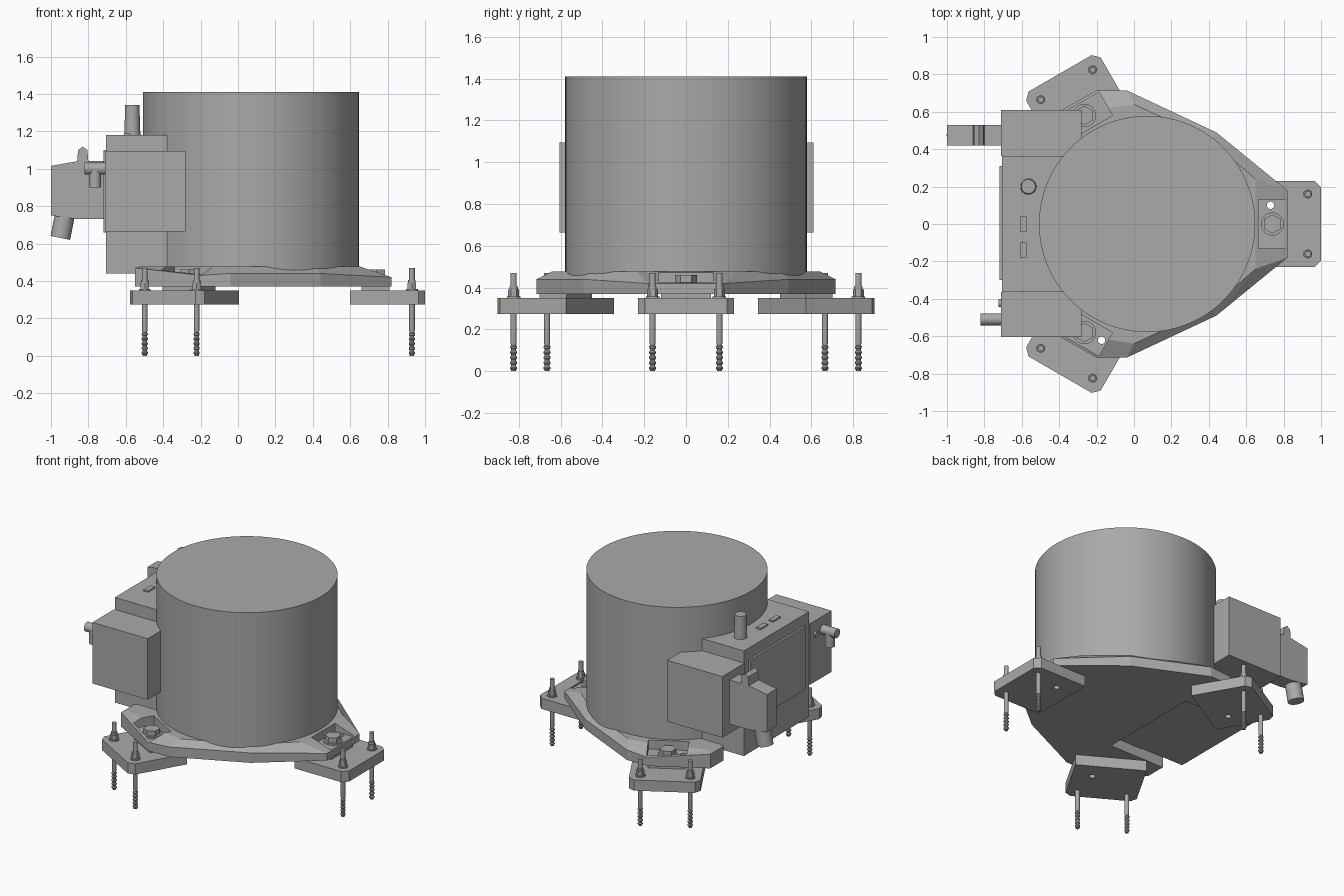
import bpy, bmesh, math
from mathutils import Matrix, Vector

if "Cube" in bpy.data.objects:
    bpy.data.objects.remove(bpy.data.objects["Cube"], do_unlink=True)

grey = bpy.data.materials.new("machine_grey")
grey.use_nodes = True
COLOUR = (0.4, 0.4, 0.4, 1)
grey.diffuse_color = COLOUR
grey.node_tree.nodes["Principled BSDF"].inputs["Base Color"].default_value = COLOUR

AXIS = 0.07                       # x of the drum axis
Z = Vector((0, 0, 1))


def finish(bm, name, smooth=False):
    bmesh.ops.recalc_face_normals(bm, faces=bm.faces)
    mesh = bpy.data.meshes.new(name)
    bm.to_mesh(mesh)
    bm.free()
    mesh.materials.append(grey)
    ob = bpy.data.objects.new(name, mesh)
    bpy.context.collection.objects.link(ob)
    if smooth:
        bpy.ops.object.select_all(action='DESELECT')
        ob.select_set(True)
        bpy.context.view_layer.objects.active = ob
        bpy.ops.object.shade_smooth_by_angle(angle=math.radians(35))
    return ob


def box(name, x, y, z):
    bm = bmesh.new()
    bmesh.ops.create_cube(bm, size=1)
    for v in bm.verts:
        for i, (a, b) in enumerate((x, y, z)):
            v.co[i] = a if v.co[i] < 0 else b
    return finish(bm, name)


def rod(name, start, end, r, sides=24, r2=None):
    a, b = Vector(start), Vector(end)
    bm = bmesh.new()
    bmesh.ops.create_cone(bm, cap_ends=True, segments=sides, radius1=r,
                          radius2=r if r2 is None else r2, depth=(b - a).length)
    turn = Z.rotation_difference(b - a).to_matrix().to_4x4()
    bm.transform(Matrix.Translation((a + b) / 2) @ turn)
    return finish(bm, name, sides > 8)


def prism(name, points, depth):
    """Extrude a closed polygon along a vector."""
    bm = bmesh.new()
    face = bm.faces.new([bm.verts.new(p) for p in points])
    new = bmesh.ops.extrude_face_region(bm, geom=[face])["geom"]
    bmesh.ops.translate(bm, vec=depth, verts=[g for g in new if isinstance(g, bmesh.types.BMVert)])
    return finish(bm, name)


def lathe(name, profile, x, y, sides=16):
    bm = bmesh.new()
    vs = [bm.verts.new((r, 0, z)) for r, z in profile]
    edges = [bm.edges.new(p) for p in zip(vs, vs[1:])]
    bmesh.ops.spin(bm, geom=vs + edges, axis=Z, cent=(0, 0, 0), steps=sides, angle=math.tau)
    bmesh.ops.remove_doubles(bm, verts=bm.verts, dist=0.0005)
    bm.transform(Matrix.Translation((x, y, 0)))
    return finish(bm, name, True)


def swing(ob, angle):
    """Turn a part about the drum axis."""
    c = Matrix.Translation((AXIS, 0, 0))
    ob.data.transform(c @ Matrix.Rotation(angle, 4, 'Z') @ c.inverted())
    return ob


def cut(ob, cutters):
    for c in cutters:
        c.hide_render = True
        m = ob.modifiers.new("cut", 'BOOLEAN')
        m.operation, m.solver, m.object = 'DIFFERENCE', 'EXACT', c
    dg = bpy.context.evaluated_depsgraph_get()
    mesh = bpy.data.meshes.new_from_object(ob.evaluated_get(dg))
    ob.modifiers.clear()
    ob.data = mesh


# Drum
rod("drum", (AXIS, 0, 0.44), (AXIS, 0, 1.41), 0.578, 96)

# Base plate: outer rim and raised deck, mirrored front to back, notched for the cabinet
rim = [(0.82, 0.18, 0.42), (0.44, 0.49, 0.44), (-0.04, 0.715, 0.44),
       (-0.2, 0.715, 0.43), (-0.55, 0.515, 0.47), (-0.55, 0.37, 0.47), (-0.12, 0.37, 0.47)]
deck = [(0.65, 0.24), (0.41, 0.45), (0.0, 0.64), (-0.13, 0.62),
        (-0.52, 0.48), (-0.52, 0.37), (-0.12, 0.37)]


def mirrored(pts):
    return pts + [(p[0], -p[1], *p[2:]) for p in reversed(pts)]


bm = bmesh.new()
rings = [[bm.verts.new((x, y, 0.37)) for x, y, z in mirrored(rim)],
         [bm.verts.new(p) for p in mirrored(rim)],
         [bm.verts.new((x, y, 0.478)) for x, y in mirrored(deck)]]
n = len(rings[0])
for low, high in zip(rings, rings[1:]):
    for i in range(n):
        j = (i + 1) % n
        bm.faces.new((low[i], low[j], high[j], high[i]))
bm.faces.new(rings[0])
bm.faces.new(rings[2])
bmesh.ops.triangulate(bm, faces=[f for f in bm.faces if abs(f.normal.z) < 0.999 and len(f.verts) == 4])
base = finish(bm, "base_plate")

# Three feet with pads, bolts and ground anchors
cutters, pocket_cutters = [], []
anchor = [(0, 0), (0.012, 0)]
for k in range(5):
    z = 0.006 + k * 0.025
    anchor += [(0.012, z), (0.017, z + 0.006), (0.017, z + 0.012), (0.012, z + 0.018)]
anchor += [(0.015, 0.135), (0.015, 0.47), (0, 0.47)]
for name, angle in (("left", 0), ("back", math.tau / 3), ("front", -math.tau / 3)):
    pocket_cutters.append(swing(box("pocket_cutter", (0.665, 0.81), (-0.13, 0.13), (0.415, 0.6)), angle))
    hole = swing(rod("hole_cutter", (0.73, 0.1, 0.2), (0.73, 0.1, 0.5), 0.02, 16), angle)
    cutters.append(hole)
    half = [(0.6, 0.23, 0.275), (0.965, 0.23, 0.275), (1.0, 0.195, 0.275)]
    foot = swing(prism(name + "_foot", mirrored(half), (0, 0, 0.075)), angle)
    pad = swing(box(name + "_pad", (0.66, 0.81), (-0.12, 0.12), (0.35, 0.37)), angle)
    cut(foot, [hole])
    cut(pad, [hole])
    parts = [rod(name + "_bolt_washer", (0.74, 0, 0.41), (0.74, 0, 0.425), 0.062),
             rod(name + "_bolt_head", (0.74, 0, 0.425), (0.74, 0, 0.46), 0.052, 6)]
    for y in (-0.16, 0.16):
        parts += [lathe(name + "_anchor", anchor, 0.93, y),
                  rod(name + "_anchor_washer", (0.93, y, 0.35), (0.93, y, 0.358), 0.032),
                  rod(name + "_anchor_nut", (0.93, y, 0.358), (0.93, y, 0.39), 0.026, 6),
                  rod(name + "_anchor_collar", (0.93, y, 0.39), (0.93, y, 0.405), 0.02, 16)]
    for p in parts:
        swing(p, angle)
cut(base, pocket_cutters + cutters)
for c in pocket_cutters + cutters:
    bpy.data.objects.remove(c, do_unlink=True)

# Control cabinet with side boxes
box("cabinet", (-0.705, 0), (-0.363, 0.363), (0.44, 1.18))
box("cabinet_door", (-0.72, -0.7), (-0.3, 0.31), (0.66, 1.1))
box("back_box", (-0.71, -0.28), (0.363, 0.61), (0.665, 1.095))
box("front_box", (-0.71, -0.28), (-0.605, -0.363), (0.665, 1.095))
rod("cabinet_post", (-0.565, 0.2, 1.18), (-0.565, 0.2, 1.34), 0.043, 24, 0.038)
for y in (0.0, -0.14):
    box("cabinet_button", (-0.61, -0.575), (y - 0.04, y + 0.04), (1.175, 1.19))

# Plug on the back box, with latch and cable gland
outline = [(-1, 0.75), (-1, 1.015), (-0.86, 1.04), (-0.855, 1.1), (-0.83, 1.118), (-0.805, 1.1),
           (-0.8, 1.04), (-0.71, 1.04), (-0.71, 0.73), (-0.86, 0.73)]
prism("plug_housing", [(x, 0.42, z) for x, z in outline], (0, 0.11, 0))
rod("plug_gland", (-0.92, 0.475, 0.78), (-0.95, 0.475, 0.63), 0.053)

# Pipe fitting on the front box
rod("fitting_pipe", (-0.82, -0.51, 1.0), (-0.7, -0.51, 1.0), 0.032)
rod("fitting_outlet", (-0.765, -0.51, 1.0), (-0.765, -0.51, 0.9), 0.032)
rod("fitting_plug", (-0.725, -0.425, 1.0), (-0.7, -0.425, 1.0), 0.02)
